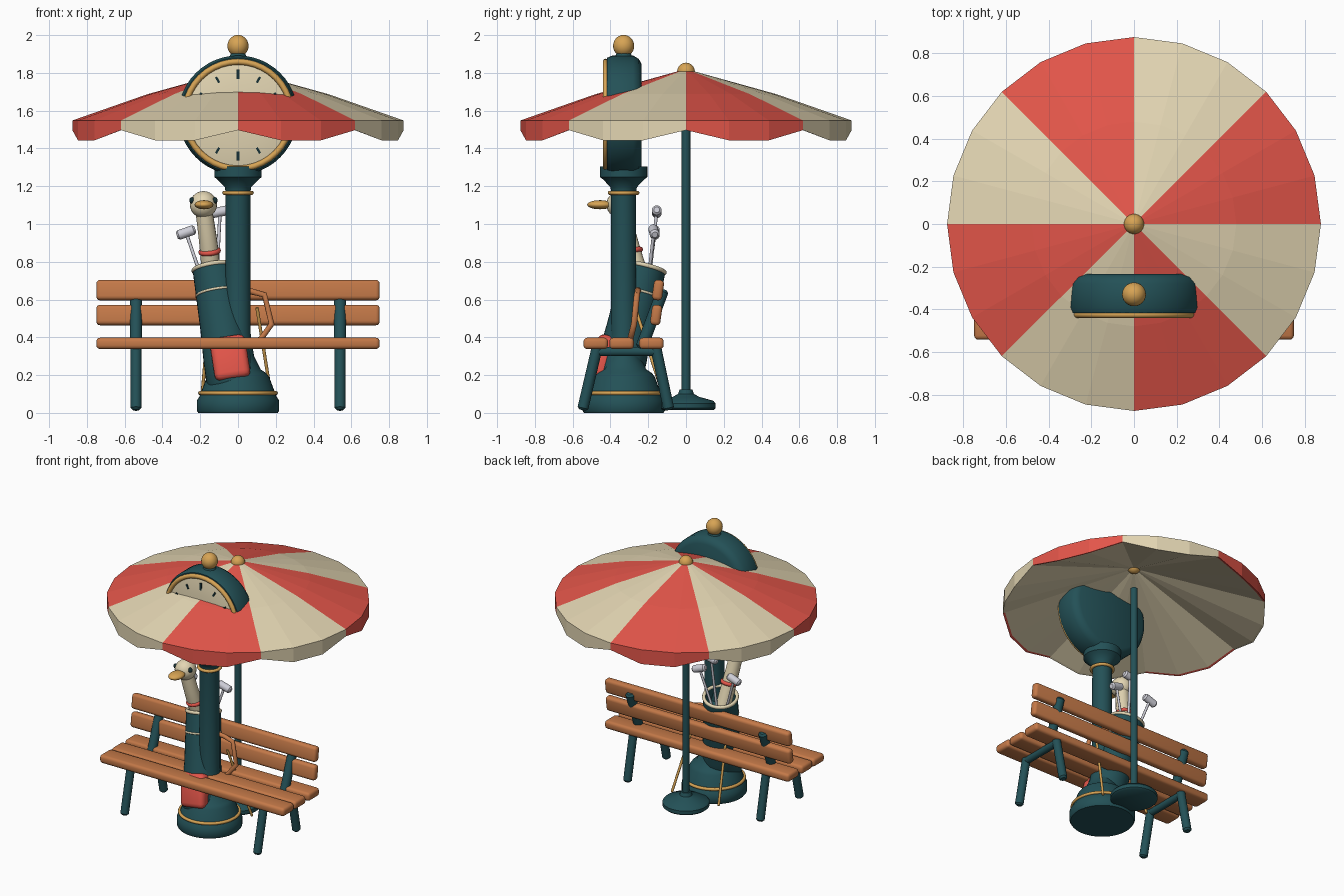
import bpy, bmesh, math
from mathutils import Vector, Matrix

if "Cube" in bpy.data.objects:
    bpy.data.objects.remove(bpy.data.objects["Cube"], do_unlink=True)


def material(name, *rgb):
    m = bpy.data.materials.new(name)
    m.use_nodes = True
    m.diffuse_color = (*rgb, 1)
    m.node_tree.nodes["Principled BSDF"].inputs["Base Color"].default_value = (*rgb, 1)
    return m


TEAL = material("deep teal", .017, .082, .095)
CREAM = material("cream", .77, .67, .45)
RED = material("coral red", .77, .092, .068)
GOLD = material("brass", .68, .37, .09)
WOOD = material("warm wood", .55, .19, .065)
SILVER = material("silver", .62, .62, .68)
DARK = material("near black", .008, .03, .035)


def finish(name, bm, mats, place=None, smooth=40):
    """Turn a bmesh into a placed, shaded object."""
    bmesh.ops.recalc_face_normals(bm, faces=bm.faces)
    me = bpy.data.meshes.new(name)
    bm.to_mesh(me)
    bm.free()
    for m in mats:
        me.materials.append(m)
    ob = bpy.data.objects.new(name, me)
    bpy.context.collection.objects.link(ob)
    if place:
        ob.matrix_world = place
    if smooth:
        bpy.ops.object.select_all(action='DESELECT')
        ob.select_set(True)
        bpy.context.view_layer.objects.active = ob
        bpy.ops.object.shade_smooth_by_angle(angle=math.radians(smooth))
    return ob


def at(x, y, z):
    return Matrix.Translation((x, y, z))


def along(a, b):
    """Frame at a whose z axis points to b."""
    a, b = Vector(a), Vector(b)
    return Matrix.Translation(a) @ (Vector((0, 0, 1)).rotation_difference(b - a)).to_matrix().to_4x4()


def lathe(name, profile, mat, place, segs=32):
    bm = bmesh.new()
    vs = [bm.verts.new((r, 0, z)) for r, z in profile]
    es = [bm.edges.new(p) for p in zip(vs, vs[1:])]
    bmesh.ops.spin(bm, geom=vs + es, axis=(0, 0, 1), cent=(0, 0, 0),
                   angle=math.tau, steps=segs)
    bmesh.ops.remove_doubles(bm, verts=bm.verts, dist=.0002)
    return finish(name, bm, [mat], place)


def rod(name, a, b, r, mat, segs=16):
    h = (Vector(b) - Vector(a)).length
    c = r * .4
    return lathe(name, [(0, 0), (r - c, 0), (r, c), (r, h - c), (r - c, h), (0, h)],
                 mat, along(a, b), segs)


def ring(name, R, r, mat, place):
    arc = [i * math.tau / 10 for i in range(11)]
    return lathe(name, [(R + r * math.cos(t), r * math.sin(t)) for t in arc], mat, place, 40)


def ball(name, loc, size, mat):
    bm = bmesh.new()
    bmesh.ops.create_uvsphere(bm, u_segments=24, v_segments=14, radius=1)
    bmesh.ops.scale(bm, vec=size, verts=bm.verts)
    return finish(name, bm, [mat], at(*loc))


def box(name, size, mat, place, bevel=.02):
    bm = bmesh.new()
    bmesh.ops.create_cube(bm, size=1)
    bmesh.ops.scale(bm, vec=size, verts=bm.verts)
    if bevel:
        bmesh.ops.bevel(bm, geom=bm.edges[:], offset=bevel, segments=3,
                        profile=.5, affect='EDGES')
    return finish(name, bm, [mat], place)


def tube(name, pts, r, mat, radii=None, smooth_path=False):
    cu = bpy.data.curves.new(name, 'CURVE')
    cu.dimensions = '3D'
    cu.bevel_depth, cu.bevel_resolution, cu.use_fill_caps = r, 4, True
    sp = cu.splines.new('NURBS' if smooth_path else 'POLY')
    sp.points.add(len(pts) - 1)
    for i, p in enumerate(pts):
        sp.points[i].co = (*p, 1)
        sp.points[i].radius = radii[i] if radii else 1
    if smooth_path:
        sp.use_endpoint_u, sp.order_u = True, 3
    cu.materials.append(mat)
    ob = bpy.data.objects.new(name, cu)
    bpy.context.collection.objects.link(ob)
    bpy.ops.object.select_all(action='DESELECT')
    ob.select_set(True)
    bpy.context.view_layer.objects.active = ob
    bpy.ops.object.convert(target='MESH')
    bpy.ops.object.shade_smooth_by_angle(angle=math.radians(50))


# Parasol canopy: striped outer shell with scalloped valance, plain pleated underside
bm = bmesh.new()
SIDES = 24
outer = [(.03, 1.812, 0), (.48, 1.687, 0), (.877, 1.548, 0), (.877, 1.497, .054)]
underside = [(.862, 1.5, .052), (.03, 1.785, 0)]
rows = []
for r, z, scallop in outer + underside:
    angles = [i * math.tau / SIDES for i in range(SIDES)]
    rows.append([bm.verts.new((r * math.cos(t), r * math.sin(t), z - (scallop if i % 3 else 0)))
                 for i, t in enumerate(angles)])
for k, (a, b) in enumerate(zip(rows, rows[1:])):
    for i in range(SIDES):
        j = (i + 1) % SIDES
        f = bm.faces.new((a[i], a[j], b[j], b[i]))
        f.material_index = (i // 3) % 2 if k < len(outer) else 1
for cap in (rows[0], rows[-1]):
    bm.faces.new(cap).material_index = 1
finish("parasol_canopy", bm, [RED, CREAM], smooth=0)

lathe("parasol_pole", [(0, .1), (.023, .1), (.023, 1.64), (0, 1.64)], TEAL, at(0, 0, 0), 20)
lathe("parasol_foot", [(0, .015), (.145, .015), (.157, .025), (.157, .05), (.145, .064),
                       (.07, .085), (.042, .1), (.033, .125), (0, .125)], TEAL, at(0, 0, 0))
ball("parasol_finial", (0, 0, 1.807), (.047, .047, .047), GOLD)

# Clock post
CY = -.33
lathe("clock_post", [(0, 0), (.21, 0), (.218, .012), (.218, .065), (.205, .085), (.195, .11),
                     (.165, .19), (.15, .21), (.12, .23), (.085, .3), (.067, .42), (.066, 1.17),
                     (.07, 1.195), (.108, 1.235), (.125, 1.248), (.125, 1.305), (0, 1.305)],
      TEAL, at(0, CY, 0), 40)
ring("post_base_band", .2, .011, GOLD, at(0, CY, .105))
ring("post_top_band", .073, .011, GOLD, at(0, CY, 1.165))

# Clock head, axis along the front direction
CZ = 1.576
head = at(0, CY, CZ) @ Matrix.Rotation(math.pi / 2, 4, 'X')
lathe("clock_case", [(0, -.095), (.27, -.095), (.298, -.08), (.316, -.05), (.316, .06),
                     (.304, .088), (0, .088)], TEAL, head, 48)
ring("clock_bezel", .283, .016, GOLD, head @ at(0, 0, .095))
lathe("clock_face", [(0, .112), (.08, .111), (.16, .107), (.23, .1), (.272, .092)],
      CREAM, head, 48)
for h in range(12):
    major = h % 3 == 0
    box("hour_mark", (.016 if major else .012, .05 if major else .034, .009), DARK,
        head @ Matrix.Rotation(h * math.tau / 12, 4, 'Z') @ at(0, .216, .102), 0)
for name, turn, length in (("hour_hand", 55, .11), ("minute_hand", -60, .16)):
    box(name, (.014, length, .008), DARK,
        head @ Matrix.Rotation(math.radians(turn), 4, 'Z') @ at(0, length / 2, .112), 0)
lathe("finial_seat", [(0, 0), (.048, 0), (.034, .03), (0, .03)], TEAL, at(0, CY, CZ + .305))
ball("clock_finial", (0, CY, 1.943), (.056, .056, .058), GOLD)

# Bench
for y in (-.478, -.341, -.183):
    box("seat_slat", (1.5, .13, .06), WOOD, at(0, y, .368))
for y, z in ((-.158, .518), (-.148, .65)):
    box("back_slat", (1.5, .054, .108), WOOD,
        at(0, y, z) @ Matrix.Rotation(math.radians(-8), 4, 'X'))
for x in (-.54, .54):
    rod("bench_front_leg", (x, -.465, .37), (x, -.548, .015), .029, TEAL)
    rod("bench_rear_leg", (x, -.165, .37), (x, -.09, .015), .029, TEAL)
    rod("bench_rail", (x, -.49, .325), (x, -.14, .325), .025, TEAL)
    rod("bench_back_support", (x, -.238, .34), (x, -.12, .655), .032, TEAL)

# Golf bag leaning through the bench, wider at its foot
top, low = Vector((-.125, -.222, .768)), Vector((-.03, -.375, .13))
bag = along(low, top)
L = (top - low).length
lathe("golf_bag", [(0, 0), (.12, 0), (.132, .02), (.13, L * .25), (.122, L * .5), (.116, L),
                   (.1, L), (.097, L - .1), (0, L - .1)], TEAL, bag)
ring("bag_rim", .111, .012, CREAM, bag @ at(0, 0, L))
ring("bag_band", .116, .007, CREAM, bag @ at(0, 0, L - .14))
box("bag_pocket", (.19, .1, .235), RED, bag @ at(.01, -.1, .14), .034)
tube("bag_handle", [(.0, -.255, .65), (.07, -.255, .643), (.14, -.26, .625), (.178, -.275, .47),
                    (.12, -.295, .39), (.05, -.3, .36)], .016, WOOD)
for x0, x1 in ((.1, .185), (-.15, -.195)):
    rod("bag_stand_leg", (x0, -.27, .56), (x1, -.1, .03), .009, GOLD, 10)

# Clubs
for (x, y, z), way in (((-.275, -.165, .955), (1, 0, .35)),
                       ((-.095, -.155, 1.065), (1, 0, .2)),
                       ((.01, -.17, .96), (1, .1, -.35))):
    tip, d = Vector((x, y, z)), Vector(way).normalized()
    foot = top + (tip - top) * Vector((.35, .35, 0)) - Vector((0, 0, .1))
    rod("club_shaft", foot, tip, .009, SILVER, 10)
    rod("club_head", tip - d * .052, tip + d * .052, .026, SILVER)

# Bird head cover
tube("bird_neck", [(-.137, -.24, .7), (-.152, -.29, .86), (-.17, -.325, 1.0), (-.185, -.345, 1.1)],
     .05, CREAM, [1.05, 1, .95, .9], True)
ring("bird_collar", .046, .014, RED, along((-.15, -.286, .855), (-.165, -.32, 1)))
ball("bird_head", (-.183, -.347, 1.103), (.072, .075, .071), CREAM)
ball("bird_bill", (-.18, -.455, 1.102), (.05, .068, .024), GOLD)
for s in (-1, 1):
    ball("bird_eye", (-.183 + s * .06, -.378, 1.125), (.015, .015, .017), DARK)
